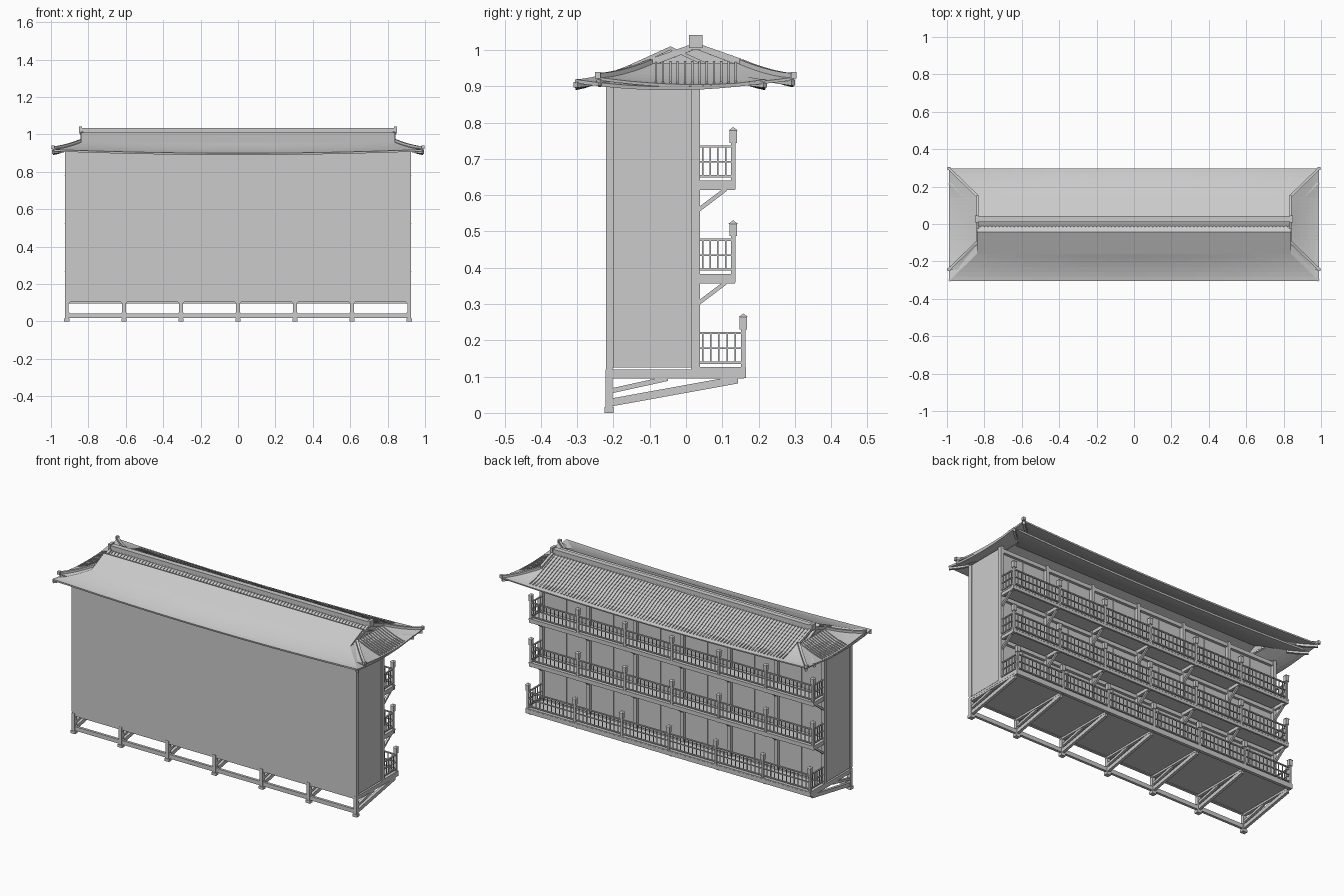
import bpy, bmesh, math
from mathutils import Vector

if "Cube" in bpy.data.objects:
    bpy.data.objects.remove(bpy.data.objects["Cube"])

BAYS = [-0.915 + i * 0.305 for i in range(7)]


def finish(name, bm, smooth=False):
    bmesh.ops.recalc_face_normals(bm, faces=bm.faces)
    me = bpy.data.meshes.new(name)
    bm.to_mesh(me)
    bm.free()
    ob = bpy.data.objects.new(name, me)
    bpy.context.collection.objects.link(ob)
    return ob


def box(bm, x0, x1, y0, y1, z0, z1):
    v = [bm.verts.new((x, y, z)) for z in (z0, z1) for x, y in ((x0, y0), (x1, y0), (x1, y1), (x0, y1))]
    for f in ((0, 3, 2, 1), (4, 5, 6, 7), (0, 1, 5, 4), (1, 2, 6, 5), (2, 3, 7, 6), (3, 0, 4, 7)):
        bm.faces.new([v[i] for i in f])


def sweep(bm, pts, w, h):
    """Rectangular bar along a path, section kept upright; path is its centre line."""
    pts = [Vector(p) for p in pts]
    d = pts[-1] - pts[0]
    side = Vector((-d.y, d.x, 0)).normalized() * w / 2
    up = Vector((0, 0, h / 2))
    rings = [[bm.verts.new(p + a) for a in (-side - up, side - up, side + up, -side + up)] for p in pts]
    for a, b in zip(rings, rings[1:]):
        for i in range(4):
            bm.faces.new((a[i], a[(i + 1) % 4], b[(i + 1) % 4], b[i]))
    bm.faces.new(rings[0])
    bm.faces.new(rings[-1])


def cap(bm, x, y, z0, z1, r):
    """Small pyramid."""
    b = [bm.verts.new((x + a * r, y + c * r, z0)) for a, c in ((-1, -1), (1, -1), (1, 1), (-1, 1))]
    t = bm.verts.new((x, y, z1))
    bm.faces.new(b)
    for i in range(4):
        bm.faces.new((b[i], b[(i + 1) % 4], t))


# main building block
bm = bmesh.new()
box(bm, -0.92, 0.92, -0.22, 0.018, 0.125, 0.905)
finish("building_walls", bm)

# corner posts, rear columns, door frames and wall beams
bm = bmesh.new()
for s in (-1, 1):
    box(bm, s * 0.915 - 0.01, s * 0.915 + 0.01, -0.221, -0.2, 0.125, 0.905)
for x in BAYS:
    box(bm, x - 0.01, x + 0.01, 0.014, 0.039, 0.12, 0.91)
for x in BAYS[:-1]:
    box(bm, x + 0.15, x + 0.155, 0.015, 0.022, 0.12, 0.9)
for z in (0.345, 0.6, 0.88):
    box(bm, -0.915, 0.915, 0.015, 0.034, z, z + 0.022)
finish("wall_posts_and_beams", bm)

# base deck and support frame
bm = bmesh.new()
box(bm, -0.925, 0.925, -0.22, 0.165, 0.106, 0.12)
box(bm, -0.925, 0.925, 0.03, 0.165, 0.118, 0.126)
box(bm, -0.925, 0.925, 0.148, 0.166, 0.096, 0.12)
box(bm, -0.925, 0.925, -0.22, -0.203, 0.103, 0.125)
finish("base_deck", bm)
bm = bmesh.new()
box(bm, -0.915, 0.915, -0.219, -0.204, 0.018, 0.042)
for x in BAYS:
    box(bm, x - 0.01, x + 0.01, -0.222, -0.202, 0.01, 0.12)
    box(bm, x - 0.014, x + 0.014, -0.225, -0.2, 0.0, 0.016)
    box(bm, x - 0.009, x + 0.009, -0.205, 0.16, 0.095, 0.12)
    sweep(bm, [(x, -0.205, 0.029), (x, 0.143, 0.092)], 0.016, 0.022)
    sweep(bm, [(x, -0.205, 0.061), (x, -0.05, 0.095)], 0.014, 0.014)
    # small corner fillets of the frame openings
    for s in (-1, 1):
        if abs(x + s * 0.02) < 0.92:
            for z0, z1 in ((0.038, 0.05), (0.107, 0.095)):
                vs = [bm.verts.new((x + s * dx, y, z)) for y in (-0.217, -0.206)
                      for dx, z in ((0.009, z0), (0.022, z0), (0.009, z1))]
                for f in ((0, 1, 2), (3, 4, 5), (0, 1, 4, 3), (1, 2, 5, 4), (2, 0, 3, 5)):
                    bm.faces.new([vs[i] for i in f])
finish("base_support_frame", bm)

# three rear balconies: (floor top, outer edge y)
for name, zf, yo in (("lower", 0.126, 0.165), ("middle", 0.383, 0.137), ("upper", 0.64, 0.137)):
    yr = yo - 0.007
    bm = bmesh.new()
    if name != "lower":
        box(bm, -0.925, 0.925, 0.018, yo, zf - 0.008, zf)
        box(bm, -0.925, 0.925, yo - 0.012, yo - 0.001, zf - 0.024, zf - 0.007)
        for x in BAYS:
            box(bm, x - 0.008, x + 0.008, 0.03, yo - 0.002, zf - 0.026, zf - 0.007)
            sweep(bm, [(x, 0.035, zf - 0.08), (x, 0.112, zf - 0.022)], 0.012, 0.014)
        finish(name + "_balcony_floor", bm)
        bm = bmesh.new()
    # rails along the back and round both ends
    for z in (0.012, 0.052, 0.094):
        h = 0.003 if z != 0.052 else 0.002
        box(bm, -0.915, 0.915, yr - 0.004, yr + 0.004, zf + z - h, zf + z + h)
        for s in (-1, 1):
            box(bm, s * 0.915 - 0.004, s * 0.915 + 0.004, 0.03, yr, zf + z - h, zf + z + h)
    # balusters
    for i in range(1, 72):
        x = -0.915 + i * 1.83 / 72
        box(bm, x - 0.002, x + 0.002, yr - 0.002, yr + 0.002, zf + 0.01, zf + 0.094)
    n = round((yr - 0.045) / 0.022)
    for s in (-1, 1):
        for i in range(n):
            y = 0.046 + i * (yr - 0.046) / n
            box(bm, s * 0.915 - 0.002, s * 0.915 + 0.002, y - 0.002, y + 0.002, zf + 0.01, zf + 0.094)
    finish(name + "_balcony_railing", bm)
    # lantern-topped posts
    bm = bmesh.new()
    for x in BAYS:
        box(bm, x - 0.006, x + 0.006, yr - 0.006, yr + 0.006, zf, zf + 0.106)
        box(bm, x - 0.01, x + 0.01, yr - 0.01, yr + 0.01, zf + 0.104, zf + 0.139)
        cap(bm, x, yr, zf + 0.138, zf + 0.148, 0.013)
    finish(name + "_balcony_lantern_posts", bm)

# roof surface: gable slope above a curved hipped skirt
GX, EX = 0.84, 0.99


class Roof:
    def __init__(self, cy, gd, ed, dz):
        self.cy, self.gd, self.ed, self.dz = cy, gd, ed, dz

    def z(self, t, s):
        return 0.957 + self.dz - 0.038 * (1 - (1 - t) ** 1.6) - 0.02 * t * (1 - s * s)

    def slope(self, side, s, t):
        d = self.gd + (self.ed - self.gd) * t
        return Vector((s * (GX + (EX - GX) * t), self.cy + side * d, self.z(t, s)))

    def end(self, side, s, t):
        d = self.gd + (self.ed - self.gd) * t
        return Vector((side * (GX + (EX - GX) * t), self.cy + s * d, self.z(t, s)))

    def build(self, name, thick):
        bm = bmesh.new()
        for f, n in ((self.slope, 24), (self.end, 12)):
            for side in (-1, 1):
                g = [[bm.verts.new(f(side, -1 + 2 * i / n, j / 6)) for i in range(n + 1)] for j in range(7)]
                for a, b in zip(g, g[1:]):
                    for i in range(n):
                        q = (a[i], a[i + 1], b[i + 1], b[i])
                        bm.faces.new(q)
                if f == self.slope:
                    r = [bm.verts.new((v.co.x, self.cy, 1.01)) for v in g[0]]
                    for i in range(n):
                        bm.faces.new((g[0][i], g[0][i + 1], r[i + 1], r[i]))
        bmesh.ops.remove_doubles(bm, verts=bm.verts, dist=1e-4)
        ob = finish(name, bm)
        if sum(p.normal.z for p in ob.data.polygons) < 0:
            ob.data.flip_normals()
        m = ob.modifiers.new("thickness", "SOLIDIFY")
        m.thickness, m.offset = thick, -1
        # recessed gable walls
        bm = bmesh.new()
        for s in (-1, 1):
            bm.faces.new([bm.verts.new((s * 0.825, self.cy + y, z)) for y, z in
                          ((-self.gd, self.z(0, 1) - 0.004), (self.gd, self.z(0, 1) - 0.004), (0, 1.006))])
        finish(name + "_gable_walls", bm)
        return ob


under = Roof(-0.043, 0.117, 0.263, 0.0)
tiles = Roof(0.027, 0.125, 0.27, 0.006)
under.build("under_roof", 0.01)
tiles.build("tiled_roof", 0.008)

# tile ribs down the long slopes and the hip ends
bm = bmesh.new()
for side in (-1, 1):
    for i in range(83):
        x = -0.82 + i * 0.02
        path = [(x, tiles.cy + side * 0.01, 1.007)]
        for t in (0, 0.2, 0.4, 0.6, 0.85):
            p = tiles.slope(side, x / (GX + (EX - GX) * t), t)
            path.append((x, p.y, p.z + 0.001))
        sweep(bm, path, 0.006, 0.008)
    for i in range(12):
        y = -0.11 + i * 0.02
        path = []
        for t in (0, 0.3, 0.6, 0.95):
            p = tiles.end(side, y / (tiles.gd + (tiles.ed - tiles.gd) * t), t)
            path.append((p.x, tiles.cy + y, p.z + 0.001))
        sweep(bm, path, 0.006, 0.008)
finish("roof_tile_ribs", bm)

# main ridge with end blocks
bm = bmesh.new()
box(bm, -0.845, 0.845, 0.012, 0.042, 1.0, 1.034)
for s in (-1, 1):
    box(bm, s * 0.843 - 0.008, s * 0.843 + 0.008, 0.008, 0.046, 1.005, 1.041)
finish("main_ridge", bm)

# descending verge ridges, curved hip ridges and upturned tips
bm = bmesh.new()
for sx in (-1, 1):
    for sy in (-1, 1):
        a = tiles.slope(sy, sx, 0)
        sweep(bm, [(sx * 0.836, 0.027, 1.012), (sx * 0.836, a.y, a.z + 0.005)], 0.014, 0.016)
        path = [tiles.slope(sy, sx, t) + Vector((0, 0, 0.004)) for t in (0, 0.2, 0.4, 0.6, 0.8, 1.0)]
        sweep(bm, path, 0.014, 0.014)
        e = path[-1]
        box(bm, e.x - 0.008, e.x + 0.008, e.y - 0.008, e.y + 0.008, e.z - 0.007, e.z + 0.011)
finish("hip_ridges", bm)

# corner rafters beneath the eaves
bm = bmesh.new()
for r in (under, tiles):
    for sx in (-1, 1):
        for sy in (-1, 1):
            path = [r.slope(sy, sx, t) - Vector((0, 0, 0.015)) for t in (0.45, 0.7, 0.99)]
            sweep(bm, path, 0.014, 0.016)
finish("corner_rafters", bm)
